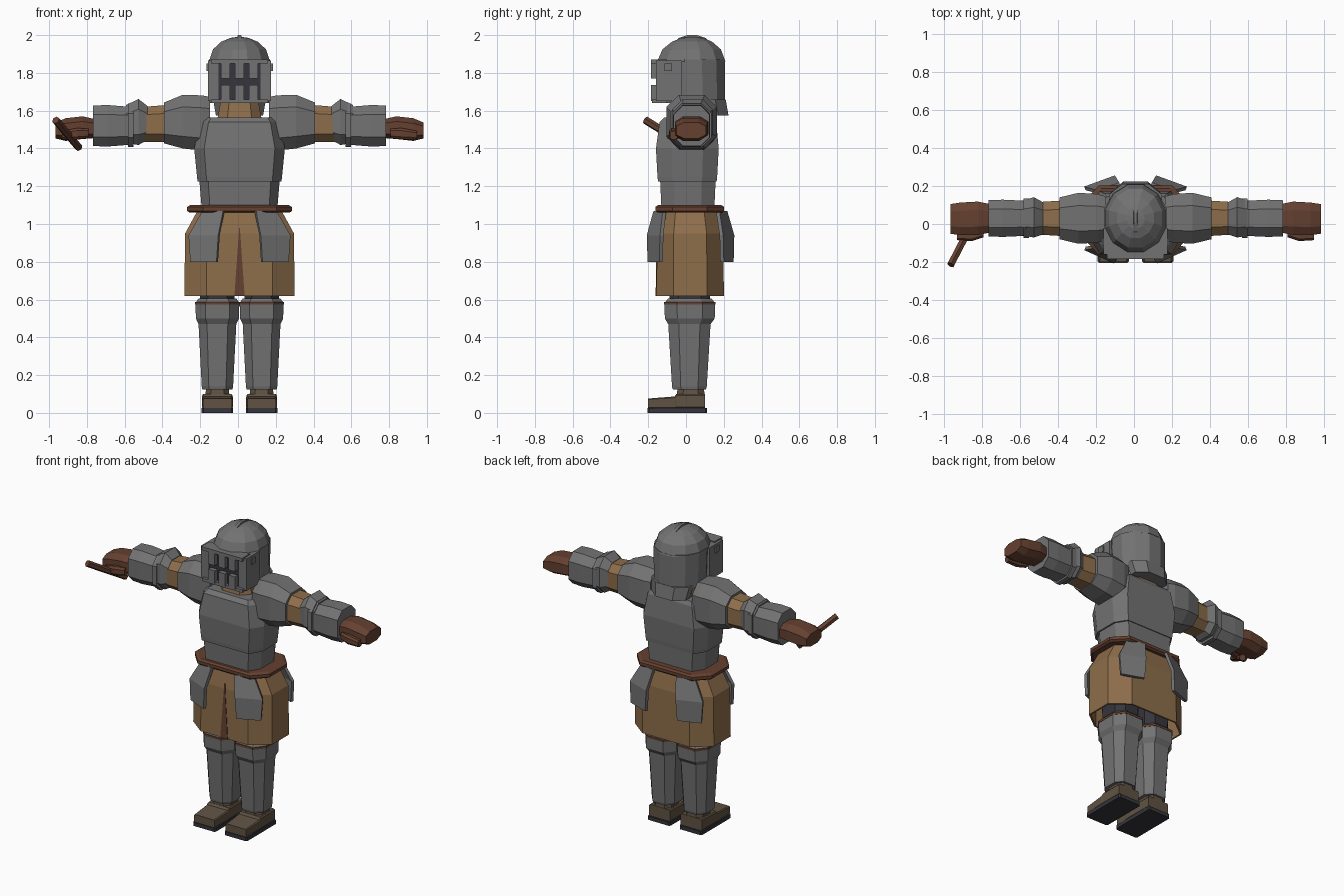
import bpy, bmesh, math
from mathutils import Vector

cube = bpy.data.objects.get("Cube")
if cube:
    bpy.data.objects.remove(cube, do_unlink=True)

CX, ARM_Z, ARM_Y = 0.008, 1.53, 0.03


def material(name, r, g, b):
    m = bpy.data.materials.new(name)
    m.use_nodes = True
    m.diffuse_color = (r, g, b, 1)
    bsdf = next(n for n in m.node_tree.nodes if n.type == 'BSDF_PRINCIPLED')
    bsdf.inputs["Base Color"].default_value = (r, g, b, 1)
    return m


STEEL = material("steel", .17, .17, .17)
DARK = material("dark cloth", .035, .035, .045)
TAN = material("tan cloth", .27, .155, .07)
LEATHER = material("brown leather", .13, .052, .03)
BOOT = material("boot leather", .115, .085, .055)


def octagon(cu=.55, cv=.55):
    return [(1, -cv), (1, cv), (cu, 1), (-cu, 1), (-1, cv), (-1, -cv), (-cu, -1), (cu, -1)]


def circle(n):
    return [(math.cos(2 * math.pi * (i + .5) / n), math.sin(2 * math.pi * (i + .5) / n))
            for i in range(n)]


RECT = [(1, -1), (1, 1), (-1, 1), (-1, -1)]


def loft(name, mat, sections, profile, axis='Z', loc=(0, 0, 0), turn=0, caps=(True, True)):
    """Skin a profile through (position, centre u, centre v, radius u, radius v)."""
    bm = bmesh.new()
    rings = []
    for t, cu, cv, ru, rv in sections:
        ring = []
        for u, v in profile:
            a, b = cu + u * ru, cv + v * rv
            co = {'Z': (a, b, t), 'X': (t, a, b), 'Y': (a, t, b)}[axis]
            ring.append(bm.verts.new(co))
        rings.append(ring)
    n = len(profile)
    for low, high in zip(rings, rings[1:]):
        for i in range(n):
            j = (i + 1) % n
            bm.faces.new((low[i], low[j], high[j], high[i]))
    if caps[0]:
        bm.faces.new(rings[0])
    if caps[1]:
        bm.faces.new(rings[-1])
    bmesh.ops.recalc_face_normals(bm, faces=bm.faces)
    mesh = bpy.data.meshes.new(name)
    bm.to_mesh(mesh)
    bm.free()
    mesh.materials.append(mat)
    ob = bpy.data.objects.new(name, mesh)
    ob.location, ob.rotation_euler.z = loc, turn
    bpy.context.collection.objects.link(ob)
    return ob


def box(name, mat, x, y, z):
    cx, cy = (x[0] + x[1]) / 2, (y[0] + y[1]) / 2
    rx, ry = (x[1] - x[0]) / 2, (y[1] - y[0]) / 2
    return loft(name, mat, [(t, CX + cx, cy, rx, ry) for t in z], RECT)


# Torso: waist plate, overlapping breastplate, collar
CHEST = octagon(.78, .5)
loft("waist_plate", STEEL, [(1.08, CX, .01, .2, .14), (1.235, CX, .01, .213, .147)], CHEST)
loft("breastplate", STEEL, [(1.225, CX, .007, .222, .155), (1.25, CX, .007, .225, .158),
                            (1.4, CX, .007, .24, .166), (1.54, CX, .01, .21, .15),
                            (1.565, CX, .015, .19, .13)], CHEST)
loft("collar", TAN, [(1.54, CX, .03, .12, .12), (1.65, CX, .03, .1, .1)], octagon())

# Belt, open skirt and its front slit
loft("belt", LEATHER, [(1.06, CX, .02, .265, .17), (1.07, CX, .02, .278, .182),
                       (1.09, CX, .02, .278, .182), (1.1, CX, .02, .26, .168)], octagon(.7, .5))
skirt = loft("skirt", TAN, [(.62, CX, .022, .292, .179), (.95, CX, .022, .288, .174),
                            (1.075, CX, .02, .22, .15)], octagon(.6, .5), caps=(False, True))
wall = skirt.modifiers.new("cloth thickness", 'SOLIDIFY')
wall.thickness = .012
loft("skirt_slit", LEATHER, [(.62, CX, -.157, .027, .004), (.98, CX, -.15, .002, .004)], RECT)

# Hip plates at the four corners of the skirt
for s, side in ((1, "left"), (-1, "right")):
    for y, tilt, place in ((-.147, 24, "front"), (.2, -20, "back")):
        out = -1 if y < 0 else 1
        loft(f"{side}_{place}_hip_plate", STEEL,
             [(.8, 0, out * .018, .076, .01), (.94, 0, out * .018, .086, .01),
              (1.07, -s * .035, -out * .025, .06, .01)],
             RECT, loc=(CX + s * .18, y, 0), turn=s * math.radians(tilt))

# Legs and boots
for s, side in ((1, "left"), (-1, "right")):
    x = CX + s * .117
    loft(f"{side}_trouser", DARK, [(.56, x, .02, .09, .105), (1.0, x, .02, .1, .12)], octagon())
    loft(f"{side}_greave", STEEL, [(.125, x, .018, .08, .088), (.14, x, .018, .083, .092),
                                   (.47, x, .018, .1, .112), (.5, x, .02, .114, .132),
                                   (.575, x, .02, .116, .134)], octagon(.55, .5))
    loft(f"{side}_knee_strap", LEATHER, [(.573, x, .02, .118, .136), (.587, x, .02, .118, .136)],
         octagon(.55, .5))
    loft(f"{side}_knee_rim", STEEL, [(.587, x, .02, .113, .13), (.605, x, .02, .1, .115)],
         octagon(.55, .5))
    loft(f"{side}_ankle", BOOT, [(.08, x, .025, .065, .075), (.13, x, .025, .06, .07)], octagon())
    loft(f"{side}_sole", DARK, [(0, x, -.047, .083, .158), (.025, x, -.047, .083, .158)],
         octagon(.9, .95))
    loft(f"{side}_boot", BOOT, [(-.2, x, .05, .076, .026), (-.06, x, .055, .082, .032),
                                (-.05, x, .062, .08, .039), (.1, x, .062, .078, .039)],
         octagon(.92, .8), axis='Y')

# Arms: each section runs outward along x
ARM = octagon(.5, .55)


def arm_part(name, mat, sections, s, profile=ARM):
    rows = [(CX + s * d, ARM_Y + dy, ARM_Z + dz, ry, rz) for d, dy, dz, ry, rz in sections]
    return loft(name, mat, rows, profile, axis='X')


for s, side in ((1, "left"), (-1, "right")):
    arm_part(f"{side}_shoulder_plate", STEEL,
             [(.155, 0, .005, .115, .138), (.2, 0, .005, .128, .146),
              (.3, 0, .012, .134, .142), (.4, 0, .005, .11, .108)], s)
    arm_part(f"{side}_sleeve", TAN, [(.36, 0, .002, .095, .1), (.6, 0, -.005, .08, .088)], s)
    arm_part(f"{side}_elbow_plate", STEEL,
             [(.488, 0, .005, .085, .09), (.535, .005, .01, .106, .122),
              (.6, 0, 0, .09, .1)], s)
    arm_part(f"{side}_forearm_rim", STEEL, [(.56, 0, -.008, .105, .115), (.59, 0, -.008, .105, .115)], s)
    arm_part(f"{side}_forearm_plate", STEEL,
             [(.575, 0, -.01, .092, .1), (.7, 0, -.01, .098, .11), (.775, 0, -.01, .095, .107)], s)
    arm_part(f"{side}_glove", LEATHER,
             [(.765, 0, -.025, .075, .05), (.83, 0, -.02, .088, .06),
              (.92, -.003, -.03, .086, .06), (.975, -.003, -.035, .078, .042)], s)
    arm_part(f"{side}_thumb", LEATHER,
             [(.8, -.075, -.05, .025, .025), (.86, -.095, -.052, .025, .03),
              (.94, -.095, -.06, .02, .022)], s, octagon())

# Short grip held in the right hand
start, end = Vector((-.965, -.215, 1.55)), Vector((-.843, .02, 1.405))
grip = loft("grip", LEATHER, [(0, 0, 0, .021, .021), ((end - start).length, 0, 0, .021, .021)],
            circle(6), loc=start)
grip.rotation_euler = (end - start).to_track_quat('Z', 'Y').to_euler()

# Helmet: shell, dome, crest ridge and neck guard
ROUND = circle(12)
loft("helmet_shell", STEEL, [(1.64, CX, .045, .162, .168), (1.87, CX, .04, .168, .172)], ROUND)
loft("helmet_dome", STEEL, [(1.86, CX, .028, .168, .187), (1.925, CX, .03, .145, .16),
                            (1.965, CX, .032, .1, .11), (1.985, CX, .033, .05, .06),
                            (1.99, CX, .033, .015, .02)], ROUND)
loft("crest_ridge", STEEL, [(1.96, CX, .033, .011, .095), (1.985, CX, .033, .011, .07),
                            (2.0, CX, .033, .009, .025)], RECT)
loft("neck_guard", STEEL, [(1.575, CX, .15, .125, .075), (1.66, CX, .13, .14, .08)],
     octagon(.5, .3))

# Visor: dark opening, frame, and upper and lower bars
box("visor_opening", DARK, (-.13, .13), (-.155, -.06), (1.65, 1.86))
for s, side in ((1, "left"), (-1, "right")):
    cheek = sorted((s * .112, s * .168))
    box(f"{side}_visor_frame", STEEL, cheek, (-.16, -.02), (1.65, 1.865))
    box(f"{side}_visor_bolt", STEEL, sorted((s * .16, s * .176)), (-.115, -.075), (1.81, 1.85))
for z, row in (((1.77, 1.85), "upper"), ((1.65, 1.735), "lower")):
    for i in (-1, 0, 1):
        box(f"{row}_visor_bar", STEEL, (i * .075 - .024, i * .075 + .024), (-.185, -.15), z)
box("visor_top_band", STEEL, (-.15, .15), (-.185, -.1), (1.85, 1.872))
box("visor_bottom_band", STEEL, (-.15, .15), (-.18, -.1), (1.64, 1.66))
